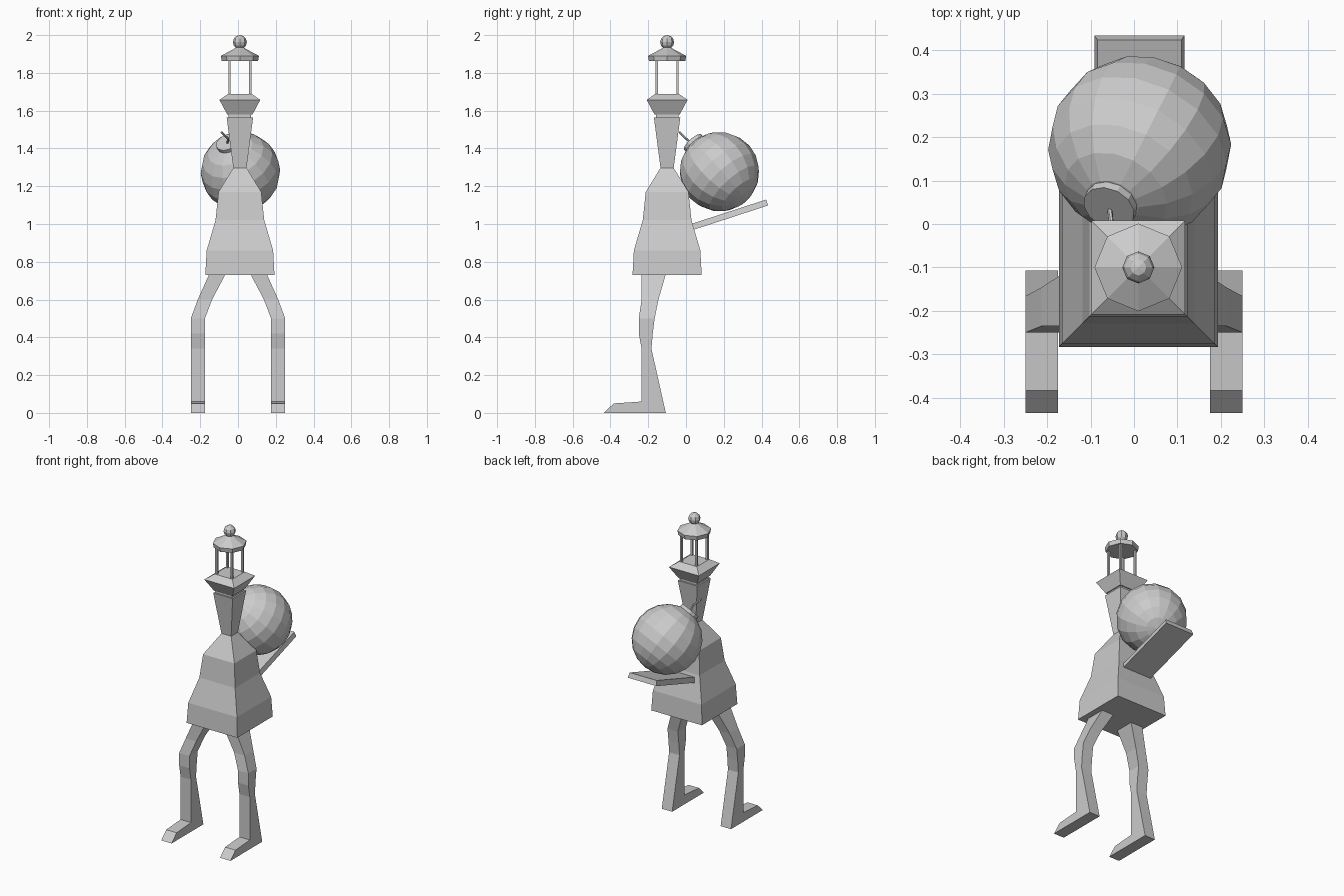
import bpy, bmesh, math
from mathutils import Vector, Matrix

if "Cube" in bpy.data.objects:
    bpy.data.objects.remove(bpy.data.objects["Cube"])

grey = bpy.data.materials.new("plain grey")
grey.diffuse_color = (0.6, 0.6, 0.6, 1)
grey.use_nodes = True
grey.node_tree.nodes["Principled BSDF"].inputs["Base Color"].default_value = grey.diffuse_color
CX, CY = 0.01, -0.10          # vertical axis of body and lantern


def finish(name, bm):
    bmesh.ops.recalc_face_normals(bm, faces=bm.faces)
    me = bpy.data.meshes.new(name)
    bm.to_mesh(me)
    bm.free()
    me.materials.append(grey)
    ob = bpy.data.objects.new(name, me)
    bpy.context.collection.objects.link(ob)
    return ob


def loft(name, rings, matrix=None):
    """Skin a list of equal-sized point rings and cap both ends."""
    bm = bmesh.new()
    rows = [[bm.verts.new(p) for p in r] for r in rings]
    n = len(rows[0])
    for a, b in zip(rows, rows[1:]):
        for i in range(n):
            j = (i + 1) % n
            bm.faces.new((a[i], a[j], b[j], b[i]))
    bm.faces.new(rows[0][::-1])
    bm.faces.new(rows[-1])
    if matrix:
        bm.transform(matrix)
    return finish(name, bm)


def rect(x0, x1, y0, y1, z):
    return [(x0, y0, z), (x1, y0, z), (x1, y1, z), (x0, y1, z)]


def square(h, z):
    return rect(CX - h, CX + h, CY - h, CY + h, z)


def circle(r, z, n, cx=0, cy=0):
    return [(cx + r * math.cos(2 * math.pi * i / n),
             cy + r * math.sin(2 * math.pi * i / n), z) for i in range(n)]


def ball(name, r, u, v, matrix):
    bm = bmesh.new()
    bmesh.ops.create_uvsphere(bm, u_segments=u, v_segments=v, radius=r, matrix=matrix)
    return finish(name, bm)


# Coat-shaped body and flared neck
loft("body", [square(h, z) for h, z in
              ((0.183, 0.73), (0.176, 0.86), (0.129, 1.02), (0.113, 1.17), (0.035, 1.297))])
loft("neck", [square(h, z) for h, z in ((0.034, 1.29), (0.07, 1.565))])
loft("neck_collar", [square(h, z) for h, z in ((0.06, 1.56), (0.06, 1.585))])

# Lantern head
loft("lantern_base", [square(h, z) for h, z in
                      ((0.067, 1.58), (0.108, 1.657), (0.064, 1.688))])
for sx in (-1, 1):
    for sy in (-1, 1):
        x, y, w = CX + sx * 0.055, CY + sy * 0.055, 0.0065
        loft("lantern_post", [rect(x - w, x + w, y - w, y + w, z) for z in (1.68, 1.868)])
loft("lantern_roof", [circle(r, z, 8, CX, CY) for r, z in
                      ((0.096, 1.862), (0.101, 1.89), (0.035, 1.925), (0.02, 1.935))])
ball("lantern_finial", 0.037, 8, 6, Matrix.Translation((CX, CY, 1.963)))

# Legs: (z, front y, back y, inner x, outer x), with wedge feet
LEG = ((0.0, -0.235, -0.107, 0.175, 0.25), (0.34, -0.235, -0.183, 0.175, 0.25),
       (0.42, -0.25, -0.176, 0.175, 0.25), (0.50, -0.25, -0.166, 0.175, 0.25),
       (0.60, -0.235, -0.146, 0.137, 0.213), (0.74, -0.235, -0.105, 0.063, 0.15))
FOOT = ((-0.435, 0), (-0.383, 0.05), (-0.235, 0.06), (-0.23, 0))
for s, side in ((-1, "left"), (1, "right")):
    loft(side + "_leg", [rect(s * a, s * b, y0, y1, z) for z, y0, y1, a, b in LEG])
    loft(side + "_foot", [[(s * x, y, z) for y, z in FOOT] for x in (0.175, 0.25)])

# Sloping tray on the back
tilt = Matrix.Translation((0.0125, 0.02, 0.982)) @ Matrix.Rotation(math.atan2(0.127, 0.39), 4, 'X')
loft("back_tray", [rect(-0.104, 0.104, -0.05, 0.43, -0.018),
                   rect(-0.097, 0.097, -0.05, 0.43, 0.015)], tilt)

# Round bomb, tipped so its cap points forward and up
centre = Vector((0.013, 0.177, 1.277))
aim = Vector((-0.068, -0.135, 0.15)).normalized()
pose = Matrix.Translation(centre) @ aim.to_track_quat('Z', 'Y').to_matrix().to_4x4()
ball("bomb", 0.211, 16, 10, pose)
loft("bomb_cap", [circle(0.062, z, 12) for z in (0.18, 0.222)], pose)

# Bent fuse
path = [Vector(p) for p in ((-0.056, 0.035, 1.425), (-0.052, 0.0, 1.452), (-0.088, -0.034, 1.486))]
rings = []
for i, p in enumerate(path):
    d = path[min(i + 1, 2)] - path[max(i - 1, 0)]
    q = d.to_track_quat('Z', 'Y')
    rings.append([p + q @ Vector(c) for c in circle(0.006, 0, 6)])
loft("fuse", rings)
